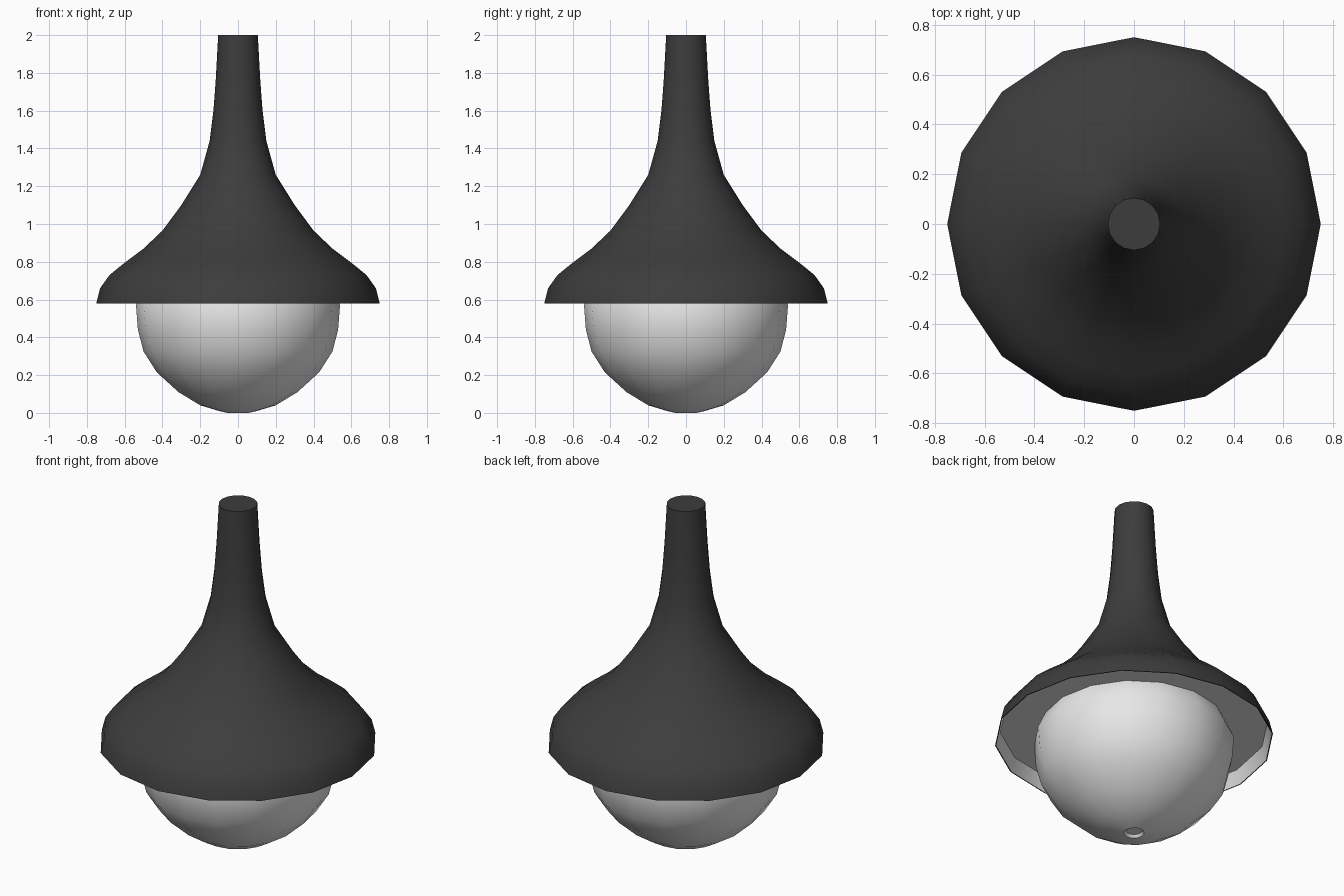
import bpy, bmesh, math

if "Cube" in bpy.data.objects:
    bpy.data.objects.remove(bpy.data.objects["Cube"])

SIDES = 16


def material(name, v):
    m = bpy.data.materials.new(name)
    m.diffuse_color = (v, v, v, 1)
    m.use_nodes = True
    m.node_tree.nodes["Principled BSDF"].inputs["Base Color"].default_value = m.diffuse_color
    return m


dark = material("charcoal metal", 0.046)
light = material("frosted white", 0.8)


def lathe(name, profile, mats, index_rule=lambda i: 0):
    """Spin an (r, z) profile, listed top outside to bottom, around z."""
    bm = bmesh.new()
    rings = []
    for r, z in profile:
        if r == 0:
            rings.append([bm.verts.new((0, 0, z))] * SIDES)
        else:
            rings.append([bm.verts.new((r * math.cos(2 * math.pi * k / SIDES),
                                        r * math.sin(2 * math.pi * k / SIDES), z))
                          for k in range(SIDES)])
    for i in range(len(rings) - 1):
        a, b = rings[i], rings[i + 1]
        for k in range(SIDES):
            n = (k + 1) % SIDES
            # dict keeps order and drops the repeated pole vertex
            f = bm.faces.new(list(dict.fromkeys((a[k], b[k], b[n], a[n]))))
            f.material_index = index_rule(i)
    me = bpy.data.meshes.new(name)
    bm.to_mesh(me)
    bm.free()
    for m in mats:
        me.materials.append(m)
    ob = bpy.data.objects.new(name, me)
    bpy.context.collection.objects.link(ob)
    bpy.ops.object.select_all(action='DESELECT')
    ob.select_set(True)
    bpy.context.view_layer.objects.active = ob
    bpy.ops.object.shade_smooth_by_angle(angle=math.radians(40))
    return ob


# Flared shade with neck: dark outside
outer = [(0, 2), (0.105, 2), (0.118, 1.76), (0.13, 1.6), (0.15, 1.44),
         (0.2, 1.26), (0.3, 1.1), (0.4, 0.965), (0.5, 0.87), (0.6, 0.795),
         (0.68, 0.73), (0.73, 0.66), (0.75, 0.58)]
# Light recessed underside
inner = [(0.745, 0.58), (0.722, 0.66), (0, 0.66)]
lathe("lamp_shade", outer + inner, [dark, light],
      lambda i: 1 if i >= len(outer) else 0)

# Globe with a small recessed button at the bottom
globe = [(0.5, 0.66), (0.54, 0.57), (0.53, 0.44), (0.5, 0.325), (0.43, 0.215),
         (0.315, 0.11), (0.2, 0.04), (0.1, 0.01), (0.055, 0.0),
         (0.042, 0.015), (0, 0.015)]
lathe("globe", globe, [light])
